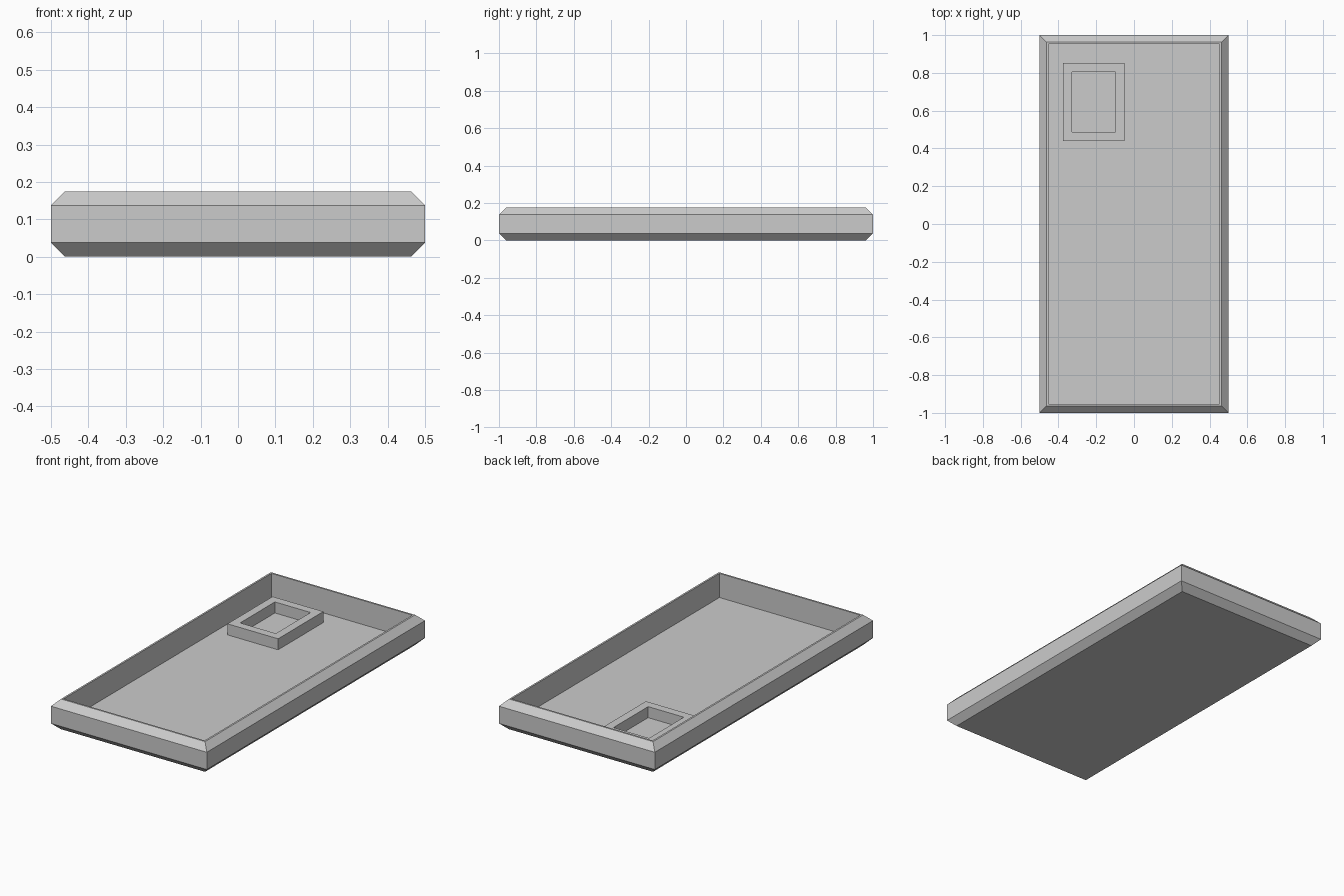
import bpy
import bmesh

cube = bpy.data.objects.get("Cube")
if cube:
    bpy.data.objects.remove(cube, do_unlink=True)

grey = bpy.data.materials.new("plain_grey")
grey.use_nodes = True
colour = (0.6, 0.6, 0.6, 1)
grey.diffuse_color = colour
grey.node_tree.nodes["Principled BSDF"].inputs["Base Color"].default_value = colour


def loft_rectangle(name, center, half, profile, closed):
    """Sweep a profile of (inset, height) points around a rectangle."""
    bm = bmesh.new()
    rings = []
    for inset, z in profile:
        hx, hy = half[0] - inset, half[1] - inset
        corners = ((-hx, -hy), (hx, -hy), (hx, hy), (-hx, hy))
        rings.append([bm.verts.new((center[0] + x, center[1] + y, z)) for x, y in corners])
    pairs = list(zip(rings, rings[1:]))
    if closed:
        pairs.append((rings[-1], rings[0]))
    else:
        bm.faces.new(rings[0][::-1])
        bm.faces.new(rings[-1])
    for low, high in pairs:
        for i in range(4):
            j = (i + 1) % 4
            bm.faces.new((low[i], low[j], high[j], high[i]))
    bmesh.ops.recalc_face_normals(bm, faces=bm.faces)
    mesh = bpy.data.meshes.new(name)
    bm.to_mesh(mesh)
    bm.free()
    mesh.materials.append(grey)
    obj = bpy.data.objects.new(name, mesh)
    bpy.context.collection.objects.link(obj)
    return obj


HEIGHT, CHAMFER, WALL, FLOOR = 0.175, 0.0375, 0.048, 0.035

# Chamfered open tray with a thin flat rim and a recessed floor
loft_rectangle("tray", (0, 0), (0.5, 1), [
    (CHAMFER, 0), (0, CHAMFER), (0, HEIGHT - CHAMFER),
    (CHAMFER, HEIGHT), (WALL, HEIGHT), (WALL, FLOOR)], False)

# Raised rectangular frame standing on the floor in the back corner
loft_rectangle("corner_frame", (-0.2125, 0.646), (0.1625, 0.207), [
    (0, FLOOR), (0, 0.099), (0.048, 0.099), (0.048, FLOOR)], True)
